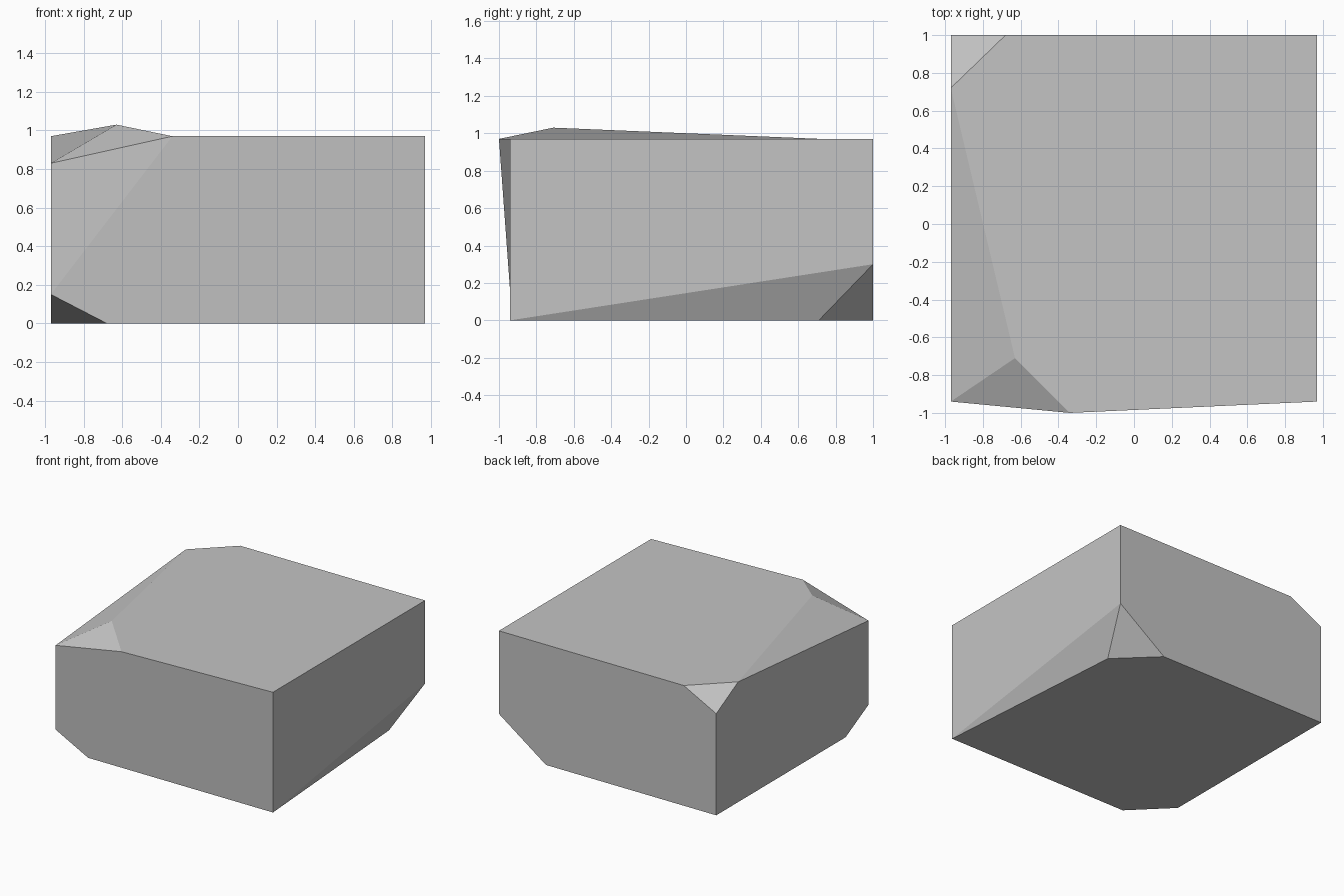
import bpy
import bmesh

default_cube = bpy.data.objects.get("Cube")
if default_cube:
    bpy.data.objects.remove(default_cube, do_unlink=True)

# Main extents of the block
SIDE, FRONT, BACK, TOP = 0.97, -0.94, 1.0, 0.97

# Corner points, named by position on the block
points = {
    # whole corners
    "front_left_top": (SIDE, FRONT, TOP),
    "front_left_base": (SIDE, FRONT, 0),
    "back_left_top": (SIDE, BACK, TOP),
    "back_right_base": (-SIDE, BACK, 0),
    # raised chip on the front right top corner
    "peak": (-0.63, -0.71, 1.03),
    "brow": (-0.34, -1, TOP),
    "shoulder": (-SIDE, FRONT, 0.83),
    # chip on the front right base corner
    "toe_up": (-SIDE, FRONT, 0.15),
    "toe_side": (-0.68, FRONT, 0),
    "toe_back": (-SIDE, -0.65, 0),
    # chip on the back right top corner
    "crown_front": (-SIDE, 0.72, TOP),
    "crown_side": (-0.68, BACK, TOP),
    "crown_down": (-SIDE, BACK, 0.82),
    # chip on the back left base corner
    "heel_up": (SIDE, BACK, 0.3),
    "heel_front": (0.85, 0.71, 0),
    "heel_side": (0.55, BACK, 0),
}

# Flat faces, each an outline through the named points
faces = [
    # top and underside
    "peak brow front_left_top back_left_top crown_side crown_front",
    "front_left_base toe_side toe_back back_right_base heel_side heel_front",
    # front
    "brow toe_up toe_side front_left_base front_left_top",
    "shoulder toe_up brow",
    # left side
    "front_left_top front_left_base heel_up back_left_top",
    "front_left_base heel_front heel_up",
    # back
    "back_left_top heel_up heel_side back_right_base crown_down crown_side",
    # right side
    "crown_front crown_down back_right_base toe_back toe_up shoulder",
    # chipped corners
    "shoulder brow peak",
    "shoulder peak crown_front",
    "toe_up toe_back toe_side",
    "crown_front crown_side crown_down",
    "heel_up heel_front heel_side",
]

bm = bmesh.new()
verts = {name: bm.verts.new(co) for name, co in points.items()}
for outline in faces:
    bm.faces.new([verts[name] for name in outline.split()])
bmesh.ops.recalc_face_normals(bm, faces=bm.faces[:])

mesh = bpy.data.meshes.new("stone_block")
bm.to_mesh(mesh)
bm.free()

# Plain grey stone
grey = bpy.data.materials.new("stone_grey")
grey.use_nodes = True
colour = (0.55, 0.55, 0.55, 1)
grey.diffuse_color = colour
grey.node_tree.nodes["Principled BSDF"].inputs["Base Color"].default_value = colour
mesh.materials.append(grey)

block = bpy.data.objects.new("stone_block", mesh)
bpy.context.collection.objects.link(block)
